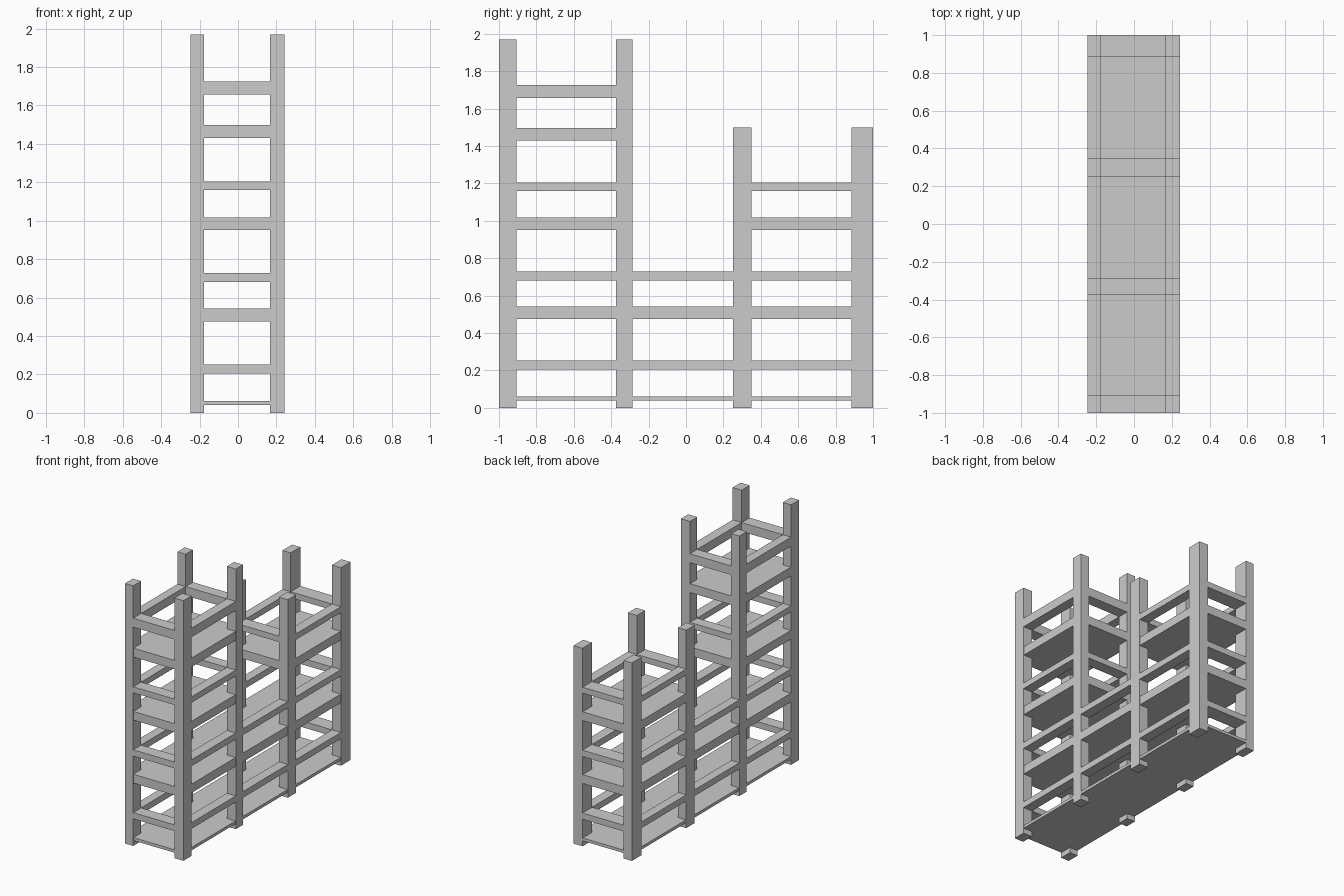
import bpy
import bmesh

if "Cube" in bpy.data.objects:
    bpy.data.objects.remove(bpy.data.objects["Cube"])

# Post footprints: x ranges (left, right) and y ranges (front to back)
XS = [(-0.247, -0.178), (0.167, 0.243)]
YS = [(-1.0, -0.905), (-0.373, -0.286), (0.25, 0.35), (0.885, 1.0)]
HEIGHTS = [1.97, 1.97, 1.5, 1.5]


def box(name, x, y, z):
    bm = bmesh.new()
    bmesh.ops.create_cube(bm, size=1)
    for v in bm.verts:
        v.co = [r[0] if c < 0 else r[1] for c, r in zip(v.co, (x, y, z))]
    mesh = bpy.data.meshes.new(name)
    bm.to_mesh(mesh)
    bm.free()
    obj = bpy.data.objects.new(name, mesh)
    bpy.context.collection.objects.link(obj)
    return obj


def side_rail(x, i, z):
    box("side_rail", x, (YS[i][1], YS[i + 1][0]), z)


def cross_rail(i, z):
    box("cross_rail", (XS[0][1], XS[1][0]), YS[i], z)


def rail_ring(first, last, z):
    for x in XS:
        for i in range(first, last):
            side_rail(x, i, z)
    cross_rail(first, z)
    cross_rail(last, z)


def shelf(first, last, z):
    e = 0.002  # tiny inset so the board never fights with the post faces
    box("shelf", (XS[0][0] + e, XS[1][1] - e),
        (YS[first][0] + e, YS[last][1] - e), z)


# Eight upright posts
for x in XS:
    for y, h in zip(YS, HEIGHTS):
        box("post", x, y, (0, h))

# Full-length lower tiers
shelf(0, 3, (0.04, 0.062))
rail_ring(0, 3, (0.205, 0.252))
shelf(0, 3, (0.475, 0.542))
rail_ring(0, 3, (0.68, 0.728))

# Tier shared by the front and back towers
for first, last in ((0, 1), (2, 3)):
    shelf(first, last, (0.952, 1.018))
    rail_ring(first, last, (1.16, 1.205))

# Top tier of the tall front tower
shelf(0, 1, (1.43, 1.497))
rail_ring(0, 1, (1.657, 1.725))
